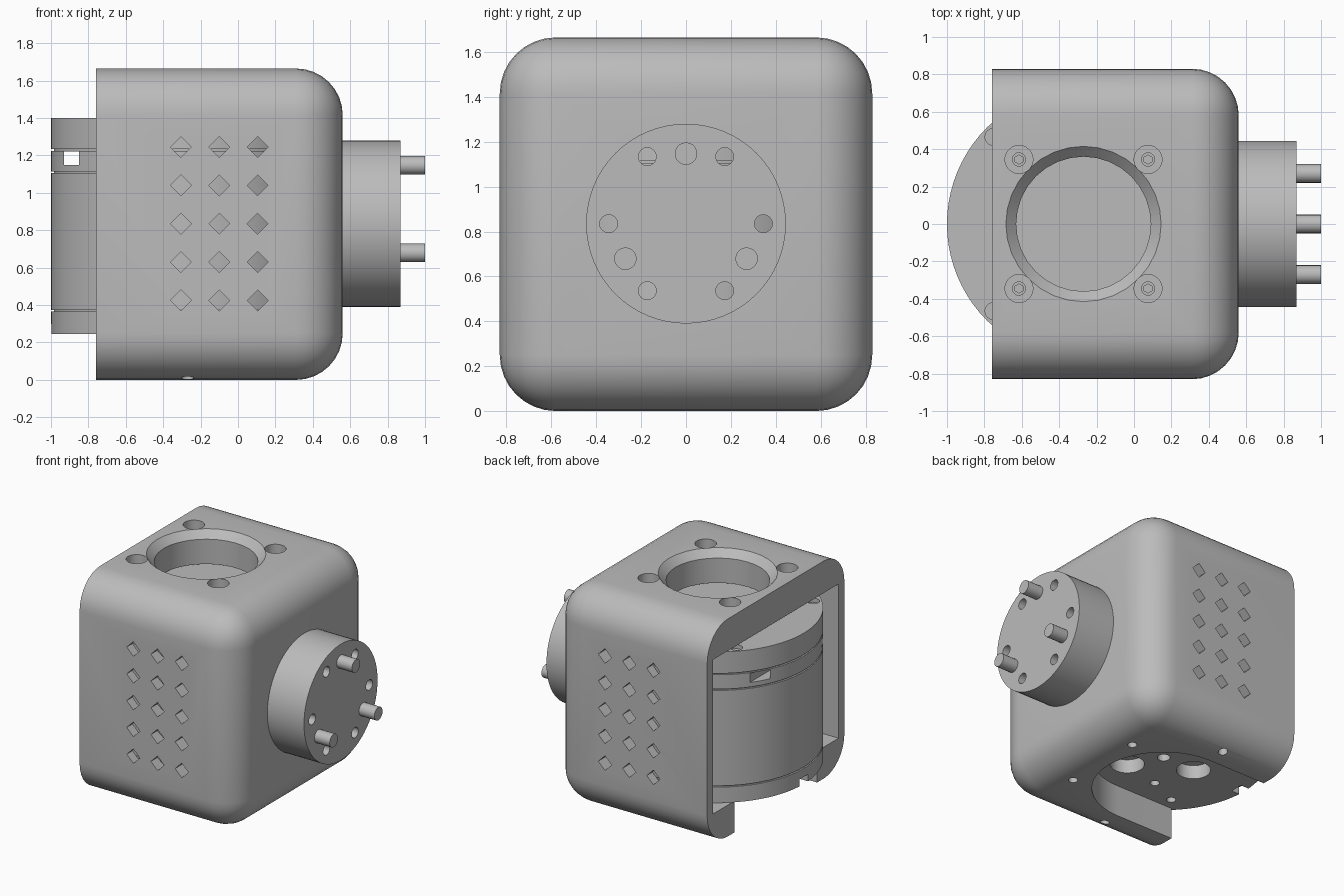
import bpy, bmesh, math
from mathutils import Matrix, Vector

if "Cube" in bpy.data.objects:
    bpy.data.objects.remove(bpy.data.objects["Cube"])

grey = bpy.data.materials.new("machined_grey")
grey.use_nodes = True
grey.diffuse_color = (0.5, 0.5, 0.5, 1)
grey.node_tree.nodes["Principled BSDF"].inputs["Base Color"].default_value = (0.5, 0.5, 0.5, 1)

CX = -0.27    # x of the motor axis
MID = 0.835   # height of the flange axis
TURN = {"x": Matrix.Rotation(math.pi / 2, 4, "Y"),
        "y": Matrix.Rotation(math.pi / 2, 4, "X"),
        "z": Matrix()}


def rod(bm, axis, centre, r, length, sides=32, r2=None):
    """Add a cylinder or cone along an axis."""
    bmesh.ops.create_cone(bm, cap_ends=True, segments=sides, radius1=r,
                          radius2=r if r2 is None else r2, depth=length,
                          matrix=Matrix.Translation(centre) @ TURN[axis])


def box(bm, lo, hi):
    """Add a box between two corners and return its vertices."""
    lo, hi = Vector(lo), Vector(hi)
    m = Matrix.Translation((lo + hi) / 2) @ Matrix.Diagonal((*(hi - lo), 1))
    return bmesh.ops.create_cube(bm, size=1, matrix=m)["verts"]


def u_prism(bm, r, z0, z1):
    """Add a prism with a round end at the motor axis, running out at -x."""
    pts = [(-1.2, -r)]
    for i in range(41):
        a = math.pi * (i / 40 - 0.5)
        pts.append((CX + r * math.cos(a), r * math.sin(a)))
    pts.append((-1.2, r))
    face = bm.faces.new([bm.verts.new((x, y, z0)) for x, y in pts])
    new = bmesh.ops.extrude_face_region(bm, geom=[face])["geom"]
    bmesh.ops.translate(bm, vec=(0, 0, z1 - z0),
                        verts=[v for v in new if isinstance(v, bmesh.types.BMVert)])


def finish(bm, name):
    bmesh.ops.recalc_face_normals(bm, faces=bm.faces)
    mesh = bpy.data.meshes.new(name)
    bm.to_mesh(mesh)
    bm.free()
    mesh.materials.append(grey)
    ob = bpy.data.objects.new(name, mesh)
    bpy.context.collection.objects.link(ob)
    return ob


def activate(ob):
    bpy.ops.object.select_all(action="DESELECT")
    ob.select_set(True)
    bpy.context.view_layer.objects.active = ob


def cut(ob, bm):
    """Subtract the solids in bm from ob."""
    tool = finish(bm, "cutter")
    tool.hide_render = True
    mod = ob.modifiers.new("cut", "BOOLEAN")
    mod.operation, mod.solver, mod.object = "DIFFERENCE", "EXACT", tool
    activate(ob)
    bpy.ops.object.modifier_apply(modifier=mod.name)
    bpy.data.objects.remove(tool)


def smooth(ob):
    activate(ob)
    bpy.ops.object.shade_smooth_by_angle(angle=math.radians(30))


def around(r, degrees):
    """Points on a circle about the motor axis."""
    return [(CX + r * math.cos(math.radians(d)), r * math.sin(math.radians(d))) for d in degrees]


SCREWS = [(CX + sx * 0.345, sy * 0.345) for sx in (-1, 1) for sy in (-1, 1)]
FLANGE_HOLES = [(0.345 * math.cos(math.radians(d)), MID + 0.345 * math.sin(math.radians(d)))
                for d in range(0, 360, 60)]

# Housing: block with rounded edges except around the open end
bm = bmesh.new()
box(bm, (-0.76, -0.83, 0), (0.56, 0.83, 1.665))
edges = [e for e in bm.edges if any(v.co.x > 0 for v in e.verts)]
bmesh.ops.bevel(bm, geom=edges, offset=0.25, segments=8, profile=0.5, affect="EDGES")
housing = finish(bm, "housing")

# Motor cavity and bottom slot
bm = bmesh.new()
u_prism(bm, 0.76, 0.24, 1.42)
cut(housing, bm)
bm = bmesh.new()
u_prism(bm, 0.5, -0.2, 0.4)
cut(housing, bm)

# Top port with its chamfer
bm = bmesh.new()
rod(bm, "z", (CX, 0, 1.5), 0.36, 0.5)
cut(housing, bm)
bm = bmesh.new()
rod(bm, "z", (CX, 0, 1.64), 0.36, 0.06, 32, 0.42)
cut(housing, bm)

# Screw counterbores, floor holes, flange holes and diamond vents
bm = bmesh.new()
for x, y in SCREWS:
    rod(bm, "z", (x, y, 1.65), 0.075, 0.3, 24)
for x, y in around(0.64, (-90, -30, 30, 90)):
    rod(bm, "z", (x, y, 0.1), 0.033, 0.4, 16)
for y, z in FLANGE_HOLES:
    rod(bm, "x", (0.5, y, z), 0.04, 0.4, 16)
cut(housing, bm)
bm = bmesh.new()
for i in range(3):
    for j in range(5):
        rod(bm, "y", (-0.305 + i * 0.205, 0, MID + (j - 2) * 0.205), 0.056, 2, 4)
cut(housing, bm)
smooth(housing)

# Cap screws with hex sockets
bm = bmesh.new()
for x, y in SCREWS:
    rod(bm, "z", (x, y, 1.52), 0.038, 0.06, 20)
screws = finish(bm, "cap_screws")
bm = bmesh.new()
for x, y in SCREWS:
    rod(bm, "z", (x, y, 1.55), 0.024, 0.06, 6)
cut(screws, bm)
smooth(screws)

# Motor: turned body with seam grooves
R, G = 0.73, 0.715
profile = [(0, 0.245), (R, 0.245)]
for z in (0.37, 1.11, 1.23):
    profile += [(R, z - 0.005), (G, z - 0.005), (G, z + 0.005), (R, z + 0.005)]
profile += [(R, 1.4), (0, 1.4)]
bm = bmesh.new()
verts = [bm.verts.new((CX + r, 0, z)) for r, z in profile]
line = [bm.edges.new(pair) for pair in zip(verts, verts[1:])]
bmesh.ops.spin(bm, geom=verts + line, cent=(CX, 0, 0), axis=(0, 0, 1),
               angle=math.tau, steps=80)
bmesh.ops.remove_doubles(bm, verts=bm.verts, dist=0.0001)
motor = finish(bm, "motor")

# Motor openings: side windows, rim notch, cap holes and base pockets
bm = bmesh.new()
box(bm, (-0.93, -1, 1.15), (-0.85, 1, 1.222))
box(bm, (-1.1, -0.05, 0.2), (-0.93, 0.05, 0.3))
for x, y in around(0.67, (-136, -44, 44, 136)):
    rod(bm, "z", (x, y, 1.4), 0.045, 0.06, 16)
for x, y in around(0.27, (60, 180, 300)):
    rod(bm, "z", (x, y, 0.25), 0.12, 0.2, 24)
for x, y in around(0.36, (0, 120, 240)) + around(0.59, (45, 135, 225, 315)):
    rod(bm, "z", (x, y, 0.25), 0.033, 0.15, 16)
rod(bm, "z", (CX, 0, 0.25), 0.045, 0.15, 16)
cut(motor, bm)
bm = bmesh.new()
rod(bm, "z", (CX, 0, 0.245), 0.45, 0.01, 48)
rod(bm, "z", (CX, 0, 0.245), 0.44, 0.03, 48)
bm.free()
smooth(motor)

# Output flange
bm = bmesh.new()
rod(bm, "x", (0.695, 0, MID), 0.445, 0.35, 64)
flange = finish(bm, "output_flange")
bm = bmesh.new()
for y, z in FLANGE_HOLES:
    rod(bm, "x", (0.7, y, z), 0.04, 0.6, 16)
cut(flange, bm)
smooth(flange)

# Three drive pins
bm = bmesh.new()
for d in (90, 210, 330):
    a = math.radians(d)
    rod(bm, "x", (0.92, 0.312 * math.cos(a), MID + 0.312 * math.sin(a)), 0.05, 0.16, 20)
smooth(finish(bm, "drive_pins"))
